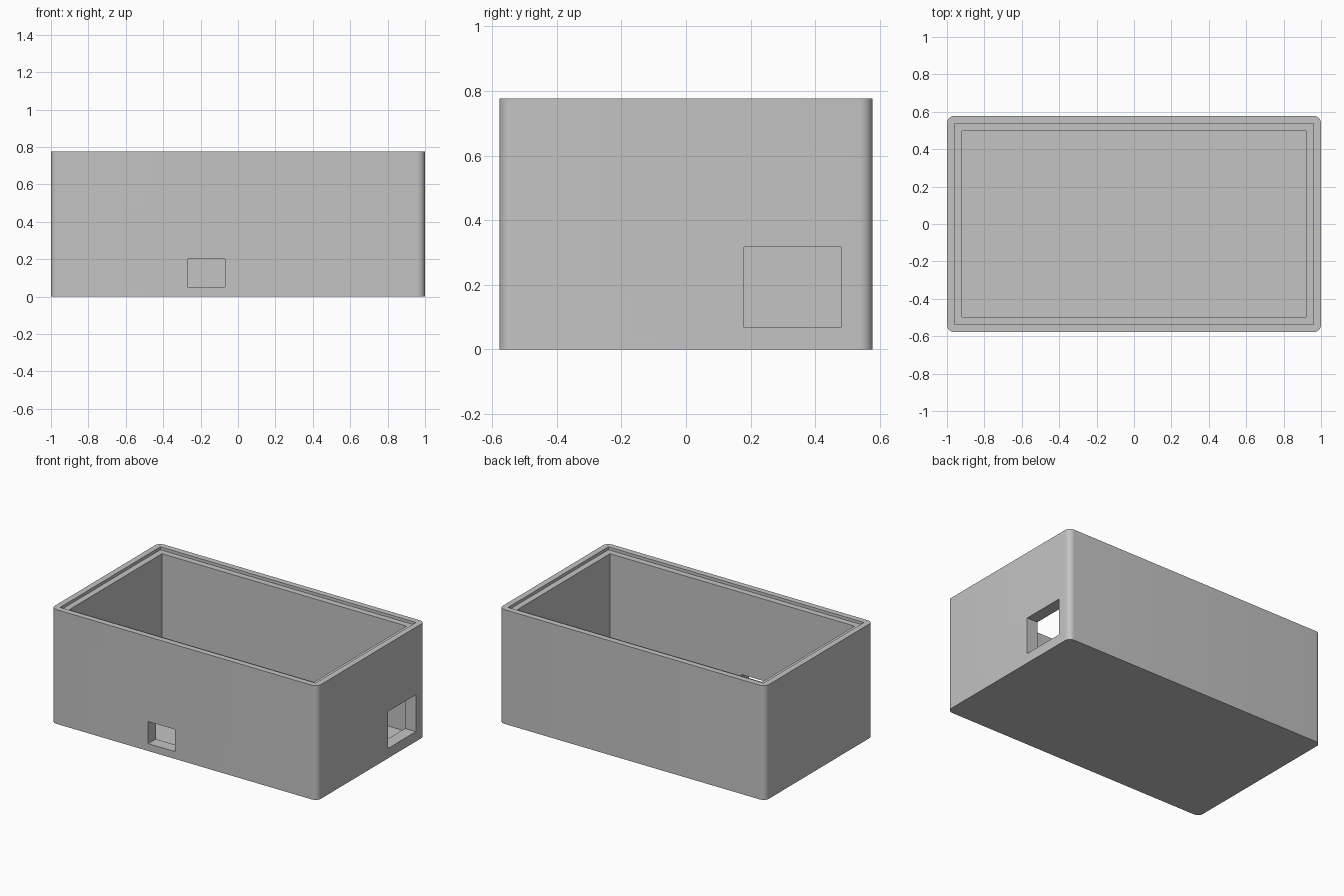
import bpy
import bmesh
from math import radians

if "Cube" in bpy.data.objects:
    bpy.data.objects.remove(bpy.data.objects["Cube"], do_unlink=True)

HALF_X, HALF_Y, HEIGHT = 1.0, 0.578, 0.776
RIM, WALL = 0.04, 0.081          # rim width, full wall thickness
FLOOR, LEDGE = 0.04, 0.02        # floor thickness, lid recess depth
OVER = 0.1                       # how far cutters poke out

grey = bpy.data.materials.new("light grey plastic")
grey.use_nodes = True
colour = (0.55, 0.55, 0.55, 1)
grey.diffuse_color = colour
grey.node_tree.nodes["Principled BSDF"].inputs["Base Color"].default_value = colour


def box(name, low, high, radius=0):
    """Box between two corners, with optional rounded upright edges."""
    bm = bmesh.new()
    bmesh.ops.create_cube(bm, size=1)
    for v in bm.verts:
        v.co = [high[i] if v.co[i] > 0 else low[i] for i in range(3)]
    if radius:
        upright = [e for e in bm.edges
                   if abs(e.verts[0].co.z - e.verts[1].co.z) > 0.1]
        bmesh.ops.bevel(bm, geom=upright, offset=radius, segments=10,
                        profile=0.5, affect='EDGES')
    mesh = bpy.data.meshes.new(name)
    bm.to_mesh(mesh)
    bm.free()
    mesh.materials.append(grey)
    obj = bpy.data.objects.new(name, mesh)
    bpy.context.collection.objects.link(obj)
    return obj


def inset_cutter(name, inset, bottom):
    x, y = HALF_X - inset, HALF_Y - inset
    return box(name, (-x, -y, bottom), (x, y, HEIGHT + OVER))


# Outer shell with rounded corners
case = box("enclosure_case", (-HALF_X, -HALF_Y, 0), (HALF_X, HALF_Y, HEIGHT), 0.04)

# Cavity, lid recess and the two cable openings
cutters = [
    inset_cutter("cavity_cutter", WALL, FLOOR),
    inset_cutter("lid_recess_cutter", RIM, HEIGHT - LEDGE),
    box("front_port_cutter", (-0.27, -HALF_Y - OVER, 0.05),
        (-0.07, -HALF_Y + WALL + OVER, 0.2)),
    box("side_port_cutter", (HALF_X - WALL - OVER, 0.18, 0.067),
        (HALF_X + OVER, 0.48, 0.317)),
]

bpy.ops.object.select_all(action='DESELECT')
case.select_set(True)
bpy.context.view_layer.objects.active = case
for cutter in cutters:
    cutter.hide_render = True
    cut = case.modifiers.new(cutter.name, 'BOOLEAN')
    cut.operation = 'DIFFERENCE'
    cut.solver = 'EXACT'
    cut.object = cutter
    bpy.ops.object.modifier_apply(modifier=cut.name)
    bpy.data.objects.remove(cutter, do_unlink=True)

bpy.ops.object.shade_smooth_by_angle(angle=radians(30))
